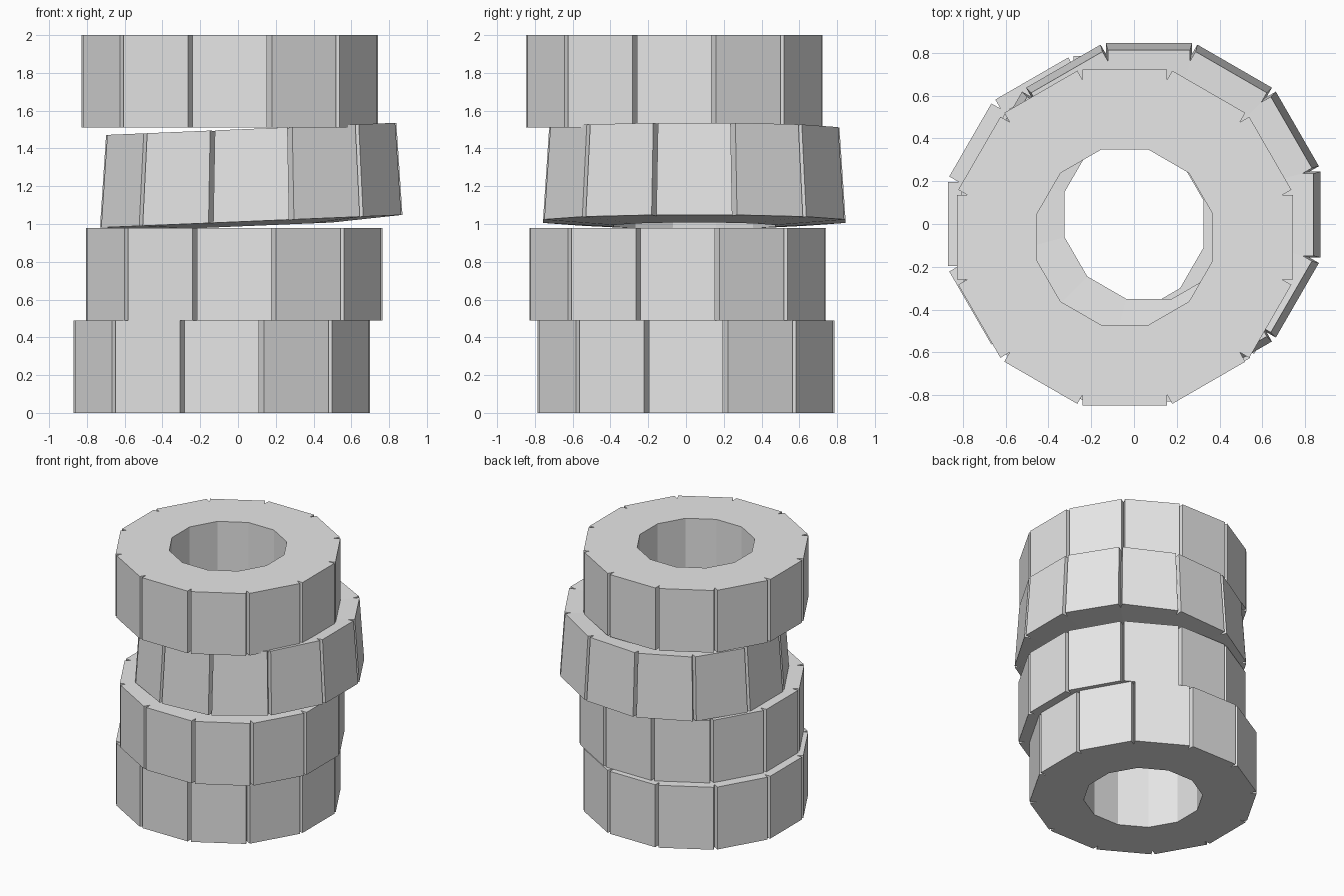
import bpy, bmesh, math

if "Cube" in bpy.data.objects:
    bpy.data.objects.remove(bpy.data.objects["Cube"])

SIDES = 12
TAN = math.tan(math.pi / SIDES)
R_HOLE, R_CORE, R_TREAD = 0.41, 0.735, 0.785   # apothems
H = 0.245                                       # half height

rubber = bpy.data.materials.new("light_grey_rubber")
rubber.diffuse_color = (0.8, 0.8, 0.8, 1)
rubber.use_nodes = True
rubber.node_tree.nodes["Principled BSDF"].inputs["Base Color"].default_value = rubber.diffuse_color


def tyre(name, cx, cy, cz, dish=0.0, slope=0.0, half=H):
    """Twelve-sided ring with one raised tread block on each side.
    dish turns the cross-section, slope tilts the ring along x."""
    c, s = math.cos(dish), math.sin(dish)

    def section(r, h):
        d = r - 0.6
        return 0.6 + d * c - h * s, d * s + h * c

    bm = bmesh.new()
    for k in range(SIDES):
        a = 2 * math.pi * k / SIDES
        ca, sa = math.cos(a), math.sin(a)

        def vert(r, t, z):
            x, y = r * ca - t * sa, r * sa + t * ca
            return bm.verts.new((x, y, z + slope * x))

        def outline(h):
            pts = []
            for side in (-1, 1):
                ri, zi = section(R_HOLE, h)
                rc, zc = section(R_CORE, h)
                rt, zt = section(R_TREAD, h)
                row = [(ri, side * ri * TAN, zi), (rc, side * rc * TAN, zc),
                       (rt, side * rc * TAN, zt)]
                pts += row if side < 0 else row[::-1]
            return [vert(*p) for p in pts]

        low, high = outline(-half), outline(half)
        bm.faces.new(high)
        bm.faces.new(low[::-1])
        # groove wall, tread face, groove wall, hole wall
        for i, j in ((1, 2), (2, 3), (3, 4), (5, 0)):
            bm.faces.new((low[i], low[j], high[j], high[i]))
    bmesh.ops.remove_doubles(bm, verts=bm.verts, dist=1e-4)
    bmesh.ops.recalc_face_normals(bm, faces=bm.faces)
    me = bpy.data.meshes.new(name)
    bm.to_mesh(me)
    bm.free()
    me.materials.append(rubber)
    ob = bpy.data.objects.new(name, me)
    ob.location = (cx, cy, cz)
    bpy.context.collection.objects.link(ob)


# stack from the ground up; the third tyre is dished and leaning
tyre("bottom_tyre", -0.085, 0.0, 0.245)
tyre("second_tyre", -0.02, -0.044, 0.735)
tyre("leaning_tyre", 0.07, 0.044, 1.247, dish=0.066, slope=0.042)
tyre("top_tyre", -0.043, -0.062, 1.756, half=0.244)
